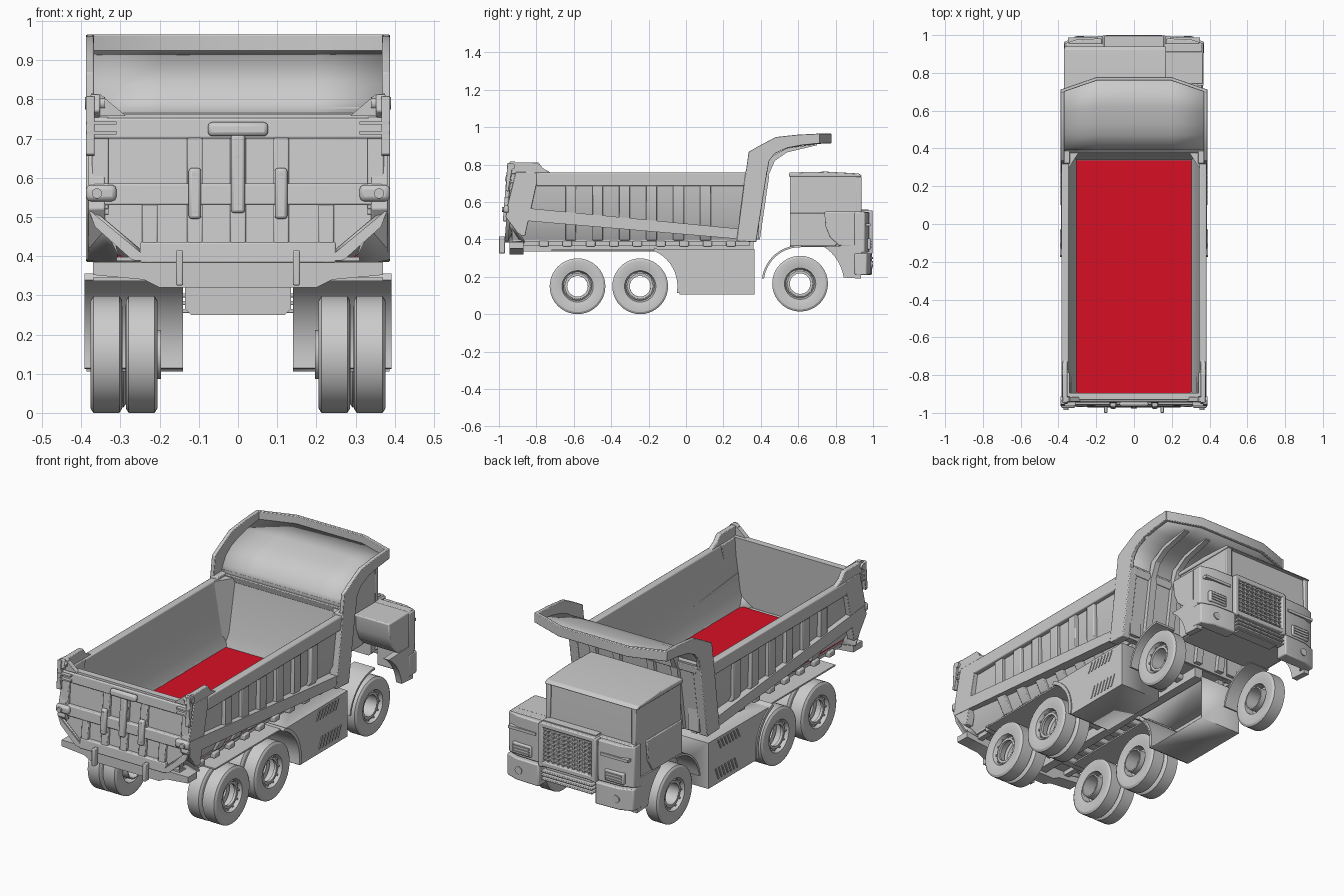
import bpy, bmesh
from math import sin, cos, pi, radians


def finish(name, bm, mirror=False, bevel=0, solid=0):
    bmesh.ops.recalc_face_normals(bm, faces=bm.faces)
    me = bpy.data.meshes.new(name)
    bm.to_mesh(me)
    bm.free()
    ob = bpy.data.objects.new(name, me)
    bpy.context.collection.objects.link(ob)
    if solid:
        m = ob.modifiers.new("Thickness", 'SOLIDIFY')
        m.thickness = solid
    if bevel:
        m = ob.modifiers.new("Bevel", 'BEVEL')
        m.width, m.segments = bevel, 2
    if mirror:
        ob.modifiers.new("Mirror", 'MIRROR')
    return ob


def prism(name, pts, axis, a, b, mirror=False, bevel=0, open_start=False, shear=0):
    """Extrude a 2D outline along an axis; shear leans it in y with height."""
    def co(p, t):
        c = {'x': (t, p[0], p[1]), 'y': (p[0], t, p[1]), 'z': (p[0], p[1], t)}[axis]
        return (c[0], c[1] + shear * (c[2] - 0.39), c[2])
    bm = bmesh.new()
    lo = [bm.verts.new(co(p, a)) for p in pts]
    hi = [bm.verts.new(co(p, b)) for p in pts]
    n = len(pts)
    for i in range(n):
        j = (i + 1) % n
        bm.faces.new((lo[i], lo[j], hi[j], hi[i]))
    bm.faces.new(hi)
    if not open_start:
        bm.faces.new(lo)
    return finish(name, bm, mirror, bevel, 0.006 if open_start else 0)


def box(name, x0, x1, y0, y1, z0, z1, mirror=False, bevel=0, shear=0):
    return prism(name, [(x0, y0), (x1, y0), (x1, y1), (x0, y1)], 'z', z0, z1, mirror, bevel, False, shear)


def lathe(name, prof, c, n=40):
    """Revolve a closed (offset, radius) loop about the x direction through c."""
    bm = bmesh.new()
    rings = []
    for k in range(n):
        a = 2 * pi * k / n
        rings.append([bm.verts.new((c[0] + t, c[1] + r * cos(a), c[2] + r * sin(a))) for t, r in prof])
    m = len(prof)
    for k in range(n):
        r, s = rings[k], rings[(k + 1) % n]
        for i in range(m):
            j = (i + 1) % m
            bm.faces.new((r[i], r[j], s[j], s[i]))
    return finish(name, bm, True)


def disc(name, c, r, depth, axis='x', mirror=True, n=16):
    pts = [(cos(2 * pi * k / n) * r, sin(2 * pi * k / n) * r) for k in range(n)]
    i, j = (1, 2) if axis == 'x' else (0, 2)
    t = c[0] if axis == 'x' else c[1]
    return prism(name, [(c[i] + u, c[j] + v) for u, v in pts], axis, t - depth / 2, t + depth / 2, mirror)


def arc(cy, cz, r, a0, a1, n=10):
    return [(cy + r * cos(radians(a0 + (a1 - a0) * k / n)),
             cz + r * sin(radians(a0 + (a1 - a0) * k / n))) for k in range(n + 1)]


# wheels: tyre, rim with open centre, and bolts
TYRE = [(-.036, .09), (-.041, .115), (-.04, .138), (-.033, .149), (.033, .149), (.04, .138), (.041, .115), (.036, .09)]
RIM = [(-.036, .092), (-.036, .082), (.004, .076), (.008, .055), (.022, .055), (.022, .068), (.016, .076), (.036, .084), (.036, .092)]
for y, z, xs in ((-.58, .149, (.246, .336)), (-.245, .149, (.246, .336)), (.61, .163, (.325,))):
    for x in xs:
        lathe("tyre", TYRE, (x, y, z))
        lathe("wheel_rim", RIM, (x, y, z))
    for k in range(10):
        a = 2 * pi * k / 10
        disc("wheel_bolt", (xs[-1] + .021, y + .071 * cos(a), z + .071 * sin(a)), .005, .012, n=6)
    lathe("hub_sleeve", [(-.05, .055), (-.05, .062), (.02, .062), (.02, .055)], (xs[0], y, z), 24)

# bed: red floor, side walls, headboard
box("bed_base", -.31, .31, -.93, .36, .388, .398)
floor = box("bed_floor", -.307, .305, -.9, .335, .398, .404)
red = bpy.data.materials.new("red")
red.diffuse_color = (.68, .005, .018, 1)
floor.data.materials.append(red)
prism("bed_side", [(.36, .755), (.355, .5), (.30, .39), (.305, .404), (.325, .47), (.347, .755)], 'y', -.93, .37, True)
box("bed_top_rail", .345, .384, -.8, .38, .685, .757, True, .006)
prism("bed_headboard", [(.335, .39), (.37, .39), (.43, .78), (.39, .78), (.36, .47)], 'x', -.36, .36)
prism("bed_corner", [(.35, .29), (.35, .39), (.285, .39)], 'z', .404, .755, True)
prism("headboard_top_beam", [(.385, .73), (.43, .73), (.435, .77), (.375, .765)], 'x', -.36, .36, False, .004)
prism("side_beam", [(-.95, .577), (-.95, .507), (.30, .40), (.30, .455)], 'x', .33, .384, True)
for k in range(6):
    y = -.616 + .144 * k
    prism("side_rib", [(.377, .685), (.377, .5), (.318, .395), (.30, .395), (.345, .5), (.345, .685)],
          'y', y - .029, y + .029, True, .004)
prism("front_column", [(.27, .39), (.375, .385), (.435, .77), (.32, .77)], 'x', .34, .388, True, .004)
prism("rear_post", [(-.965, .52), (-.955, .58), (-.91, .76), (-.785, .757), (-.86, .42), (-.89, .42)], 'x', .34, .382, True, .003)

# canopy over the cab: curved plate, side cheeks, front lip, braces
bm = bmesh.new()
rows = []
for y, z in ((.38, .755), (.40, .80), (.425, .84), (.47, .872), (.53, .893), (.62, .911), (.77, .926)):
    yo = y if y < .5 else .5 + (y - .5) * .78
    rows.append([bm.verts.new((x, yo if abs(x) > .3 else y, z)) for x in (-.38, -.2, .2, .38)])
for r, s in zip(rows, rows[1:]):
    for i in range(3):
        bm.faces.new((r[i], r[i + 1], s[i + 1], s[i]))
finish("canopy_plate", bm, solid=.01)
prism("canopy_cheek", [(.32, .76), (.435, .76), (.445, .82), (.475, .858), (.54, .888), (.62, .903), (.715, .913),
                       (.715, .965), (.60, .96), (.48, .947), (.40, .905), (.335, .868)], 'x', .368, .388, True, .003)
prism("canopy_lip", [(-.388, .69), (-.388, .712), (-.2, .777), (.2, .777), (.388, .712), (.388, .69),
                     (.37, .70), (.195, .76), (-.195, .76), (-.37, .70)], 'z', .912, .965, False, .003)
for x in (.10, .24):
    prism("canopy_brace", [(.41, .72), (.44, .74), (.475, .82), (.54, .865), (.70, .903), (.70, .91), (.54, .888), (.44, .835)],
          'x', x - .015, x + .015, True)
    prism("headboard_rib", [(.36, .40), (.395, .40), (.445, .74), (.41, .74)], 'x', x - .02, x + .02, True)

# tailgate: leaning panel with bands, ribs and latches
G = .08
prism("tailgate_panel", [(-.37, .755), (-.37, .515), (-.31, .435), (-.23, .385), (.23, .385), (.31, .435), (.37, .515), (.37, .755)],
      'y', -.95, -.925, shear=G)
for n, w, d, z0, z1 in (("top", .375, .97, .70, .752), ("middle", .37, .972, .53, .585), ("bottom", .25, .97, .382, .436)):
    box("tailgate_%s_band" % n, -w, w, -d, -.94, z0, z1, False, .005, G)
box("tailgate_top_edge", -.375, .375, -.96, -.925, .752, .762, shear=G)
for x in (-.225, -.11, 0, .11, .225):
    box("tailgate_lower_rib", x - .02, x + .02, -.967, -.94, .43, .535, False, .004, G)
for x in (-.11, 0, .11):
    box("tailgate_upper_rib", x - .02, x + .02, -.967, -.94, .58, .705, False, .004, G)
# receding lower corners
bm = bmesh.new()
a, b, c, d = [bm.verts.new(p) for p in ((.38, -.955, .52), (.22, -.965, .384), (.30, -.87, .375), (.384, -.87, .39))]
bm.faces.new((a, b, c))
bm.faces.new((a, c, d))
finish("tailgate_corner_flap", bm, True, 0, .008)
prism("tailgate_corner_strip", [(.382, .52), (.365, .475), (.27, .39), (.22, .386)], 'y', -.97, -.95, True, shear=G)
box("tailgate_side_frame", .33, .372, -.966, -.94, .52, .755, True, .004, G)
box("centre_latch_handle", -.077, .077, -.993, -.968, .706, .742, False, .011, G)
box("centre_latch_bar", -.018, .018, -.988, -.965, .51, .712, False, .008, G)
box("side_latch_bar", .094, .126, -.988, -.965, .495, .625, True, .008, G)
for x, z in ((0, .53), (0, .65), (.11, .51), (.11, .605)):
    disc("latch_pin", (x, -.972 + G * (z - .39), z), .008, .032, 'y', x > 0)
for z in (.715, .74):
    box("gate_strap", .31, .386, -.962, -.93, z - .004, z + .004, True)
box("gate_lock", .31, .388, -.975, -.945, .54, .582, True, .012)
disc("gate_lock_pin", (.36, -.965, .56), .013, .04, 'y')
prism("gate_hinge_arm", [(-.955, .77), (-.945, .812), (-.79, .812), (-.765, .78), (-.72, .755), (-.93, .75)], 'x', .352, .378, True, .004)
prism("gate_drop_arm", [(-.965, .66), (-.95, .655), (-.925, .80), (-.955, .81)], 'x', .366, .388, True, .003)
disc("gate_hinge_pin", (.365, -.93, .79), .016, .05)
prism("gate_hinge_gusset", [(.375, .815), (.35, .812), (.285, .757), (.375, .757)], 'y', -.94, -.915, True)
box("gate_hook", .14, .158, -1.0, -.967, .325, .415, True, .004)

# subframe under the bed
prism("rear_crossbeam", [(-.37, .385), (-.37, .352), (-.24, .34), (-.2, .32), (.2, .32), (.24, .34), (.37, .352), (.37, .385)],
      'y', -.945, -.87)
box("subframe_rail", .10, .15, -.9, .36, .335, .392, True)
box("outer_sill", .27, .30, -.87, .34, .365, .395, True)
for k in range(9):
    y = -.76 + .125 * k
    box("subframe_crossmember", -.325, .325, y - .025, y + .025, .36, .391, False, .006)
box("mudguard_strip", .2, .37, -.72, -.13, .337, .345, True)

# side tanks, open towards the middle, with a wheel-arch lip
prism("side_tank", arc(-.25, .15, .21, 68, 0) + [(-.035, .106), (.365, .106), (.365, .348)], 'x', .14, .386, True, 0, True)
prism("tank_arch_lip", arc(-.25, .15, .222, 68, -10) + arc(-.25, .15, .204, -10, 68), 'x', .14, .392, True)
for k in range(7):
    y = .10 + k * .026
    prism("tank_slat", [(y, .285), (y + .009, .285), (y + .034, .335), (y + .025, .335)], 'x', .38, .39, True)
    prism("tank_lower_slat", [(y + .02, .13), (y + .029, .13), (y + .054, .19), (y + .045, .19)], 'x', .38, .39, True)

# offset cab: tall part on one side, low deck on the other
CAB = [(.555, .36), (.555, .74), (.922, .74), (.932, .54), (.932, .36)]
prism("cab_body", CAB, 'x', -.36, .163, False, .008)
prism("cab_roof", [(.55, .735), (.55, .757), (.75, .762), (.925, .752), (.942, .735)], 'x', -.37, .17, False, .005)
DOOR = [(.555, .365), (.555, .54), (.85, .54), (.84, .43), (.80, .365)]
prism("door_panel", DOOR, 'x', -.368, -.35, False, .004)
prism("cab_inner_panel", DOOR, 'x', .155, .17, False, .004)
prism("low_deck", [(.74, .548), (.745, .47), (.77, .41), (.82, .365), (.935, .36), (.935, .548)], 'x', .16, .365, False, .006)
for x in (-.362, .14):
    box("windscreen_post", x, x + .025, .91, .938, .54, .735, False, .004)
box("windscreen_sill", -.36, .36, .91, .955, .525, .55, False, .005)

# wheel arches, bumper corners and lamps
prism("front_wheel_arch", arc(.61, .163, .206, 88, 172) + arc(.61, .163, .195, 172, 88), 'x', .25, .37, True)
prism("bumper_skirt", arc(.61, .163, .235, 58, 8, 8) + [(.935, .19), (.94, .37)], 'x', .335, .368, True)
prism("bumper_corner", [(.165, .925), (.165, .995), (.30, .99), (.37, .965), (.37, .90), (.335, .90), (.32, .925)], 'z', .21, .325, True, .006)
prism("lamp_panel", [(.17, .92), (.17, .982), (.30, .978), (.368, .955), (.368, .90)], 'z', .33, .545, True, .006)
box("headlamp_frame", .215, .325, .965, .988, .345, .405, True, .006)
for z in (.355, .37, .385):
    box("headlamp_slat", .225, .315, .98, .993, z, z + .007, True)
disc("fog_lamp", (.285, .985, .265), .02, .022, 'y')
box("lamp_panel_ledge", .19, .35, .955, .987, .47, .485, True)

# radiator grille and lower bars
box("grille_back", -.155, .155, .92, .975, .32, .56)
box("grille_side", .14, .168, .925, .997, .32, .55, True, .006)
for z in (.325, .53):
    box("grille_cross", -.16, .16, .93, .997, z, z + .025, False, .005)
for k in range(8):
    box("grille_slat", -.14, .14, .97, .989, .362 + k * .022, .37 + k * .022)
for k in range(9):
    box("grille_upright", -.124 + k * .03, -.116 + k * .03, .97, .986, .34, .54)
prism("lower_grille", [(-.135, .32), (-.135, .265), (-.12, .25), (.12, .25), (.135, .265), (.135, .32)], 'y', .92, .975)
for z in (.255, .275, .295):
    box("lower_bar", -.15, .15, .95, 1.0, z, z + .01, False, .003)

# smooth round parts, keep hard edges
bpy.ops.object.select_all(action='SELECT')
bpy.context.view_layer.objects.active = floor
bpy.ops.object.shade_smooth_by_angle(angle=radians(30))
